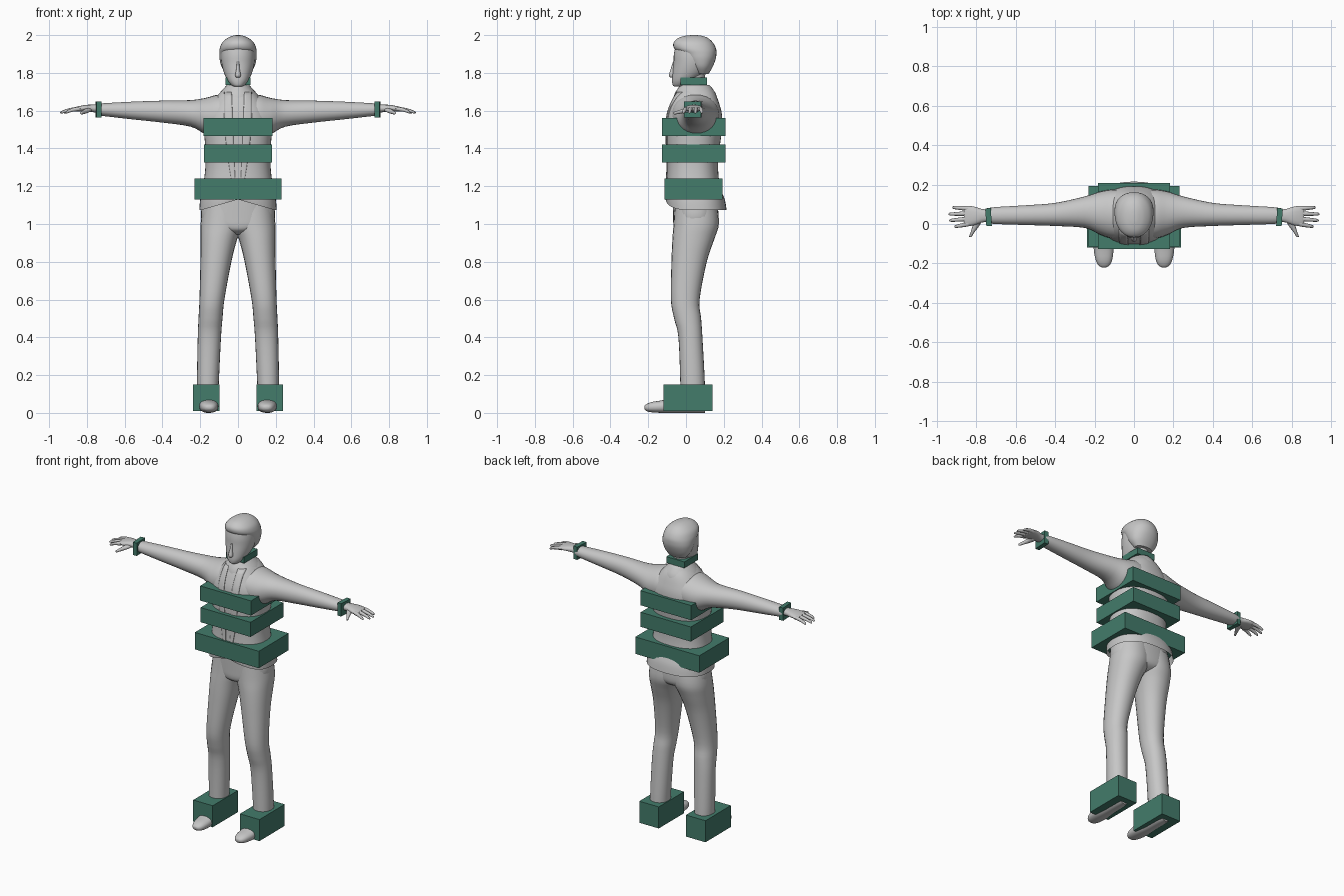
import bpy, bmesh, math
from mathutils import Vector

def material(name, rgb):
    m = bpy.data.materials.new(name)
    m.diffuse_color = (*rgb, 1)
    return m

GREY = material("light_grey", (0.57, 0.57, 0.57))
GREEN = material("dark_green", (0.056, 0.20, 0.147))

def finish(name, bm, mat, angle=50):
    bmesh.ops.recalc_face_normals(bm, faces=bm.faces)
    me = bpy.data.meshes.new(name)
    bm.to_mesh(me)
    bm.free()
    me.materials.append(mat)
    me.shade_smooth()
    me.set_sharp_from_angle(angle=math.radians(angle))
    ob = bpy.data.objects.new(name, me)
    bpy.context.collection.objects.link(ob)
    return ob

def smooth(rows, steps):
    """Catmull-Rom interpolation between cross-sections."""
    out = []
    for i in range(len(rows) - 1):
        q = [rows[max(i - 1, 0)], rows[i], rows[i + 1], rows[min(i + 2, len(rows) - 1)]]
        for s in range(steps):
            t = s / steps
            out.append([0.5 * (2 * b + (c - a) * t + (2 * a - 5 * b + 4 * c - d) * t * t
                               + (3 * b - a - 3 * c + d) * t ** 3) for a, b, c, d in zip(*q)])
    return out + [list(rows[-1])]

def loft(name, axis, rows, n=2.0, seg=24, steps=4, mirror=1, caps=True, mat=GREY):
    """Each row: position on axis, then min/max on the two other axes."""
    bm = bmesh.new()
    others = [k for k in range(3) if k != axis]
    rings = []
    for t, a0, a1, b0, b1 in smooth(rows, steps):
        ring = []
        for i in range(seg):
            w = math.tau * i / seg
            c, s = math.cos(w), math.sin(w)
            p = [0, 0, 0]
            p[axis] = t
            p[others[0]] = (a0 + a1) / 2 + (a1 - a0) / 2 * math.copysign(abs(c) ** (2 / n), c)
            p[others[1]] = (b0 + b1) / 2 + (b1 - b0) / 2 * math.copysign(abs(s) ** (2 / n), s)
            p[0] *= mirror
            ring.append(bm.verts.new(p))
        rings.append(ring)
    for r, q in zip(rings, rings[1:]):
        for i in range(seg):
            j = (i + 1) % seg
            bm.faces.new((r[i], r[j], q[j], q[i]))
    if caps:
        bm.faces.new(rings[0])
        bm.faces.new(rings[-1])
    return finish(name, bm, mat)

def box(name, lo, hi, turn=0):
    bm = bmesh.new()
    bmesh.ops.create_cube(bm, size=1)
    lo, hi = Vector(lo), Vector(hi)
    bmesh.ops.scale(bm, vec=hi - lo, verts=bm.verts)
    ob = finish(name, bm, GREEN)
    ob.location = (lo + hi) / 2
    ob.rotation_euler[2] = turn
    return ob

def sym(*rows):
    return [(z, -x, x, y0, y1) for z, x, y0, y1 in rows]

# Jacket body, open at the hem and raised where the front parts
TORSO = sym((1.075, .205, -.106, .215), (1.13, .2, -.108, .205), (1.2, .185, -.105, .18),
            (1.3, .173, -.1, .17), (1.4, .173, -.103, .178), (1.5, .18, -.105, .19),
            (1.58, .172, -.1, .19), (1.64, .14, -.08, .175), (1.69, .1, -.055, .155),
            (1.73, .055, -.03, .125))
jacket = loft("jacket", 2, TORSO, n=2.4, seg=40, steps=5, caps=False)
for v in jacket.data.vertices:
    if v.co.y < 0 and v.co.z < 1.13:
        v.co.z += (1.13 - v.co.z) * max(0, 1 - abs(v.co.x) / .19)

# Sleeves as one piece running through the shoulders
half = [(0, -.07, .17, 1.5, 1.68), (.1, -.075, .175, 1.47, 1.685), (.17, -.055, .165, 1.475, 1.668),
        (.25, -.02, .14, 1.515, 1.656), (.4, -.01, .107, 1.537, 1.653), (.55, -.005, .095, 1.553, 1.648),
        (.7, 0, .086, 1.57, 1.64), (.745, .005, .08, 1.575, 1.637)]
loft("sleeves", 0, [(-r[0], *r[1:]) for r in half[:0:-1]] + half, n=2.1, seg=28)

# Lapels that hug the chest
def front_y(x, z, rows=smooth(TORSO, 5)):
    k = next(i for i in range(len(rows) - 1) if rows[i + 1][0] >= z)
    f = (z - rows[k][0]) / (rows[k + 1][0] - rows[k][0])
    _, _, a, y0, y1 = [p + (q - p) * f for p, q in zip(rows[k], rows[k + 1])]
    return (y0 + y1) / 2 - (y1 - y0) / 2 * (1 - min(abs(x) / a, 1) ** 2.4) ** (1 / 2.4)

for side, m in (("left", -1), ("right", 1)):
    bm = bmesh.new()
    grid = []
    for i in range(21):
        z = 1.15 + .55 * i / 20
        f = i / 20
        inner, outer = .012 + .022 * f, .02 + .055 * math.sin(min(f * 1.15, 1) * math.pi / 2)
        row = []
        for j in range(5):
            x = inner + (outer - inner) * j / 4
            row.append(bm.verts.new((m * x, front_y(x, z) - .004, z)))
        grid.append(row)
    for r, q in zip(grid, grid[1:]):
        for j in range(4):
            bm.faces.new((r[j], r[j + 1], q[j + 1], q[j]))
    lapel = finish(side + "_lapel", bm, GREY)
    solid = lapel.modifiers.new("thickness", "SOLIDIFY")
    solid.thickness = .005

# Collar, neck, head, hair and nose
loft("collar", 2, sym((1.665, .115, -.068, .165), (1.69, .1, -.06, .158),
                      (1.715, .078, -.045, .142), (1.735, .06, -.03, .125)), seg=28, steps=2)
loft("neck", 2, sym((1.66, .055, -.02, .1), (1.74, .05, -.015, .095), (1.83, .055, -.01, .11)))
loft("head", 2, sym((1.728, .02, -.062, -.015), (1.735, .034, -.07, .01), (1.76, .055, -.074, .05),
                    (1.8, .074, -.071, .1), (1.85, .087, -.066, .13), (1.9, .09, -.064, .14),
                    (1.95, .082, -.05, .13), (1.985, .04, -.01, .09)), n=2.1, seg=32)
loft("hair", 2, sym((1.795, .06, .05, .12), (1.83, .086, .022, .14), (1.87, .097, -.005, .156),
                    (1.9, .099, -.028, .161), (1.928, .097, -.062, .159), (1.96, .084, -.066, .143),
                    (1.985, .055, -.04, .115), (1.997, .025, 0, .08), (2.0, .006, .035, .05)),
     n=2.15, seg=32)
loft("nose", 2, sym((1.775, .008, -.082, -.06), (1.787, .015, -.09, -.06),
                    (1.82, .009, -.081, -.06), (1.86, .006, -.069, -.055)), seg=12)

# Trouser seat
loft("trouser_seat", 2, sym((.945, .035, -.02, .08), (.965, .1, -.055, .135), (.99, .17, -.066, .165),
                            (1.04, .196, -.068, .172), (1.14, .185, -.07, .165)), n=2.3, seg=36)

LEG = [(.03, .108, .21, -.028, .098), (.15, .102, .217, -.03, .1), (.4, .09, .213, -.04, .087),
       (.5, .082, .209, -.063, .08), (.6, .072, .204, -.08, .072), (.8, .035, .199, -.077, .11),
       (.92, .004, .199, -.072, .15), (1.0, -.03, .198, -.066, .174), (1.1, -.04, .185, -.06, .165)]
SHOE = [(-.22, .14, .165, .022, .036), (-.21, .124, .18, .01, .046), (-.18, .11, .195, .003, .058),
        (-.12, .104, .205, 0, .068), (-.04, .112, .202, 0, .09), (.05, .115, .2, 0, .09),
        (.1, .128, .19, 0, .07)]
PALM = [(.73, .012, .074, 1.588, 1.632), (.77, .008, .076, 1.592, 1.632), (.81, -.006, .088, 1.596, 1.63),
        (.85, -.012, .092, 1.596, 1.622), (.862, -.004, .086, 1.6, 1.617)]
THUMB = [(.03, .765, .81, 1.595, 1.622), (-.005, .782, .818, 1.588, 1.612),
         (-.04, .808, .828, 1.582, 1.602), (-.062, .822, .836, 1.58, 1.594), (-.067, .828, .834, 1.584, 1.59)]
# Finger: root y, tip y, tip x
FINGERS = {"index": (0, -.014, .912), "middle": (.026, .018, .938),
           "ring": (.053, .05, .942), "little": (.078, .084, .922)}

for side, m in (("left", -1), ("right", 1)):
    loft(side + "_trouser_leg", 2, LEG, n=2.15, mirror=m)
    loft(side + "_shoe", 1, SHOE, n=2.3, mirror=m, steps=3)
    loft(side + "_palm", 0, PALM, n=2.3, seg=16, mirror=m, steps=3)
    loft(side + "_thumb", 1, THUMB, seg=10, mirror=m, steps=3)
    for finger, (y0, y1, tip) in FINGERS.items():
        rows = []
        for f, r in ((0, .012), (.35, .011), (.7, .009), (.93, .007), (1, .002)):
            x, y = .84 + (tip - .84) * f, y0 + (y1 - y0) * f
            z = 1.609 - .02 * f * f
            rows.append((x, y - r, y + r, z - r, z + r))
        loft(f"{side}_{finger}_finger", 0, rows, seg=10, mirror=m, steps=2)
    # Wrist and ankle blocks
    box(side + "_wrist_block", (m * .738 - .014, -.01, 1.565), (m * .738 + .014, .08, 1.648), m * -.06)
    box(side + "_ankle_block", (m * .168 - .07, -.12, .01), (m * .168 + .07, .14, .15))

# Blocks around neck and trunk
box("neck_block", (-.065, -.03, 1.735), (.065, .11, 1.775))
box("chest_block", (-.183, -.128, 1.465), (.183, .208, 1.56))
box("waist_block", (-.18, -.128, 1.325), (.18, .208, 1.42))
box("hip_block", (-.23, -.115, 1.13), (.23, .192, 1.24))
